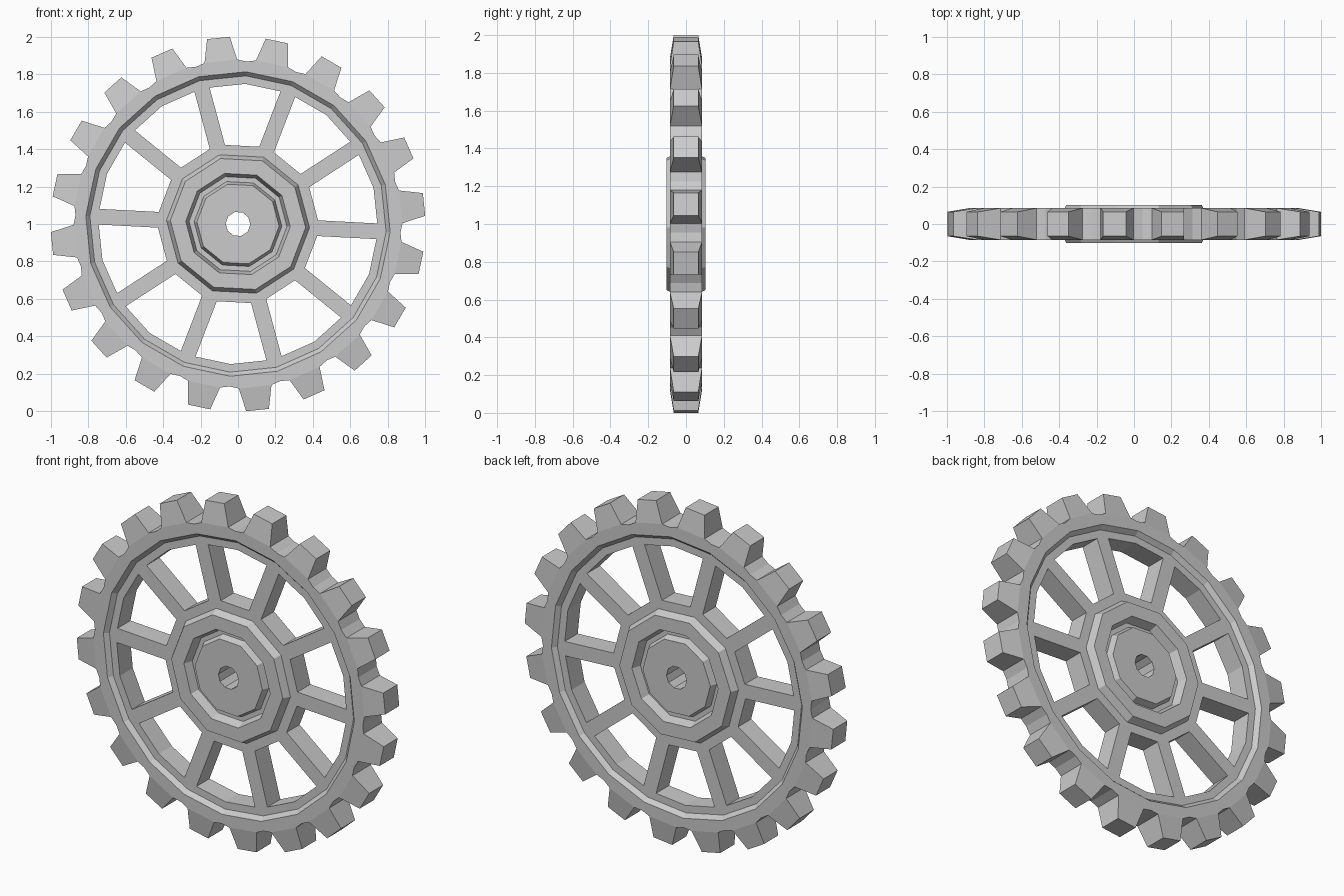
import bpy, bmesh
from math import sin, cos, tan, pi, radians

if "Cube" in bpy.data.objects:
    bpy.data.objects.remove(bpy.data.objects["Cube"])

PHASE = radians(-3)     # spokes and polygon corners start here
CZ = 1.0                # wheel centre height


def pt(r, a, y, side=0.0):
    """Point at radius r along angle a, shifted sideways, at depth y."""
    return (r * cos(a) - side * sin(a), y, CZ + r * sin(a) + side * cos(a))


def finish(name, bm):
    bmesh.ops.remove_doubles(bm, verts=bm.verts, dist=1e-5)
    bmesh.ops.recalc_face_normals(bm, faces=bm.faces)
    me = bpy.data.meshes.new(name)
    bm.to_mesh(me)
    bm.free()
    ob = bpy.data.objects.new(name, me)
    bpy.context.collection.objects.link(ob)
    return ob


def face(bm, pts):
    bm.faces.new([bm.verts.new(p) for p in pts])


def lathe(bm, profile, n):
    """Sweep a list of (radius, depth) points around the axle in n flat sides."""
    for i in range(n):
        a, b = PHASE + 2 * pi * i / n, PHASE + 2 * pi * (i + 1) / n
        for (r0, y0), (r1, y1) in zip(profile, profile[1:]):
            face(bm, [pt(r0, a, y0), pt(r0, b, y0), pt(r1, b, y1), pt(r1, a, y1)])


def both_sides(half):
    """Mirror a front half profile (outside to inside) to the back."""
    return [(r, -y) for r, y in half] + [(r, y) for r, y in reversed(half)]


WEB, RIM, TIP = 0.06, 0.085, 0.065   # half thicknesses
N, SPOKES = 20, 10

# toothed rim: stepped inner ring plus one tooth per side
bm = bmesh.new()
lathe(bm, both_sides([(0.815, RIM), (0.793, WEB), (0.75, WEB)]), N)
for i in range(N):
    a, b = PHASE + 2 * pi * i / N, PHASE + 2 * pi * (i + 1) / N
    m = (a + b) / 2

    def outline(y, ty):
        return [pt(0.870, a, y), pt(0.875, m, y, -0.088), pt(1.0, m, ty, -0.061),
                pt(1.0, m, ty, 0.061), pt(0.875, m, y, 0.088), pt(0.870, b, y)]
    f, k = outline(-RIM, -TIP), outline(RIM, TIP)
    for o, y in ((f, -RIM), (k, RIM)):
        face(bm, [pt(0.815, a, y), o[0], o[1], o[4], o[5], pt(0.815, b, y)])
        face(bm, o[1:5])
    for j in range(5):
        face(bm, [f[j], f[j + 1], k[j + 1], k[j]])
finish("toothed_rim", bm)

# hub: raised collar, groove, centre boss and axle hole
bm = bmesh.new()
hub = both_sides([(0.44, WEB), (0.383, WEB), (0.362, 0.102), (0.28, 0.102),
                  (0.262, 0.05), (0.235, 0.05), (0.22, 0.088), (0.066, 0.088)])
lathe(bm, hub + hub[:1], SPOKES)
finish("hub", bm)

# spokes: straight bars whose ends fit the corners of hub and rim
bm = bmesh.new()
W = 0.042
hub_in, rim_in = 0.44 - W * tan(pi / SPOKES), 0.75 - W * tan(pi / N)
for i in range(SPOKES):
    a = PHASE + 2 * pi * i / SPOKES
    shape = [(0.44, 0), (hub_in, W), (rim_in, W), (0.75, 0), (rim_in, -W), (hub_in, -W)]
    f = [pt(r, a, -WEB, s) for r, s in shape]
    k = [pt(r, a, WEB, s) for r, s in shape]
    face(bm, f)
    face(bm, k)
    for j in (1, 4):
        face(bm, [f[j], f[j + 1], k[j + 1], k[j]])
    # closed ends
    for j in (0, 2, 3, 5):
        face(bm, [f[j], f[(j + 1) % 6], k[(j + 1) % 6], k[j]])
finish("spokes", bm)
